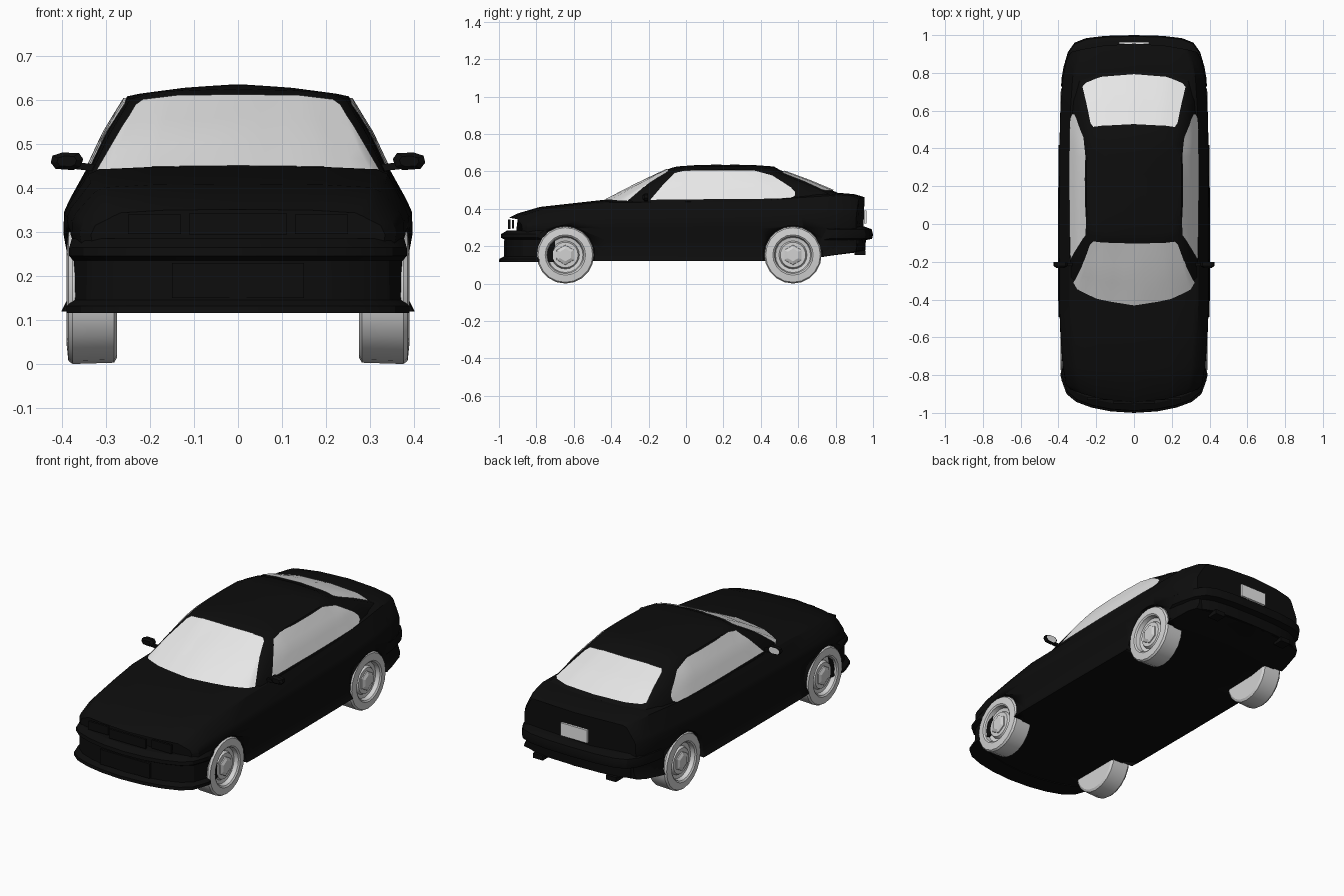
import bpy, bmesh, math
from mathutils import Vector
from mathutils.bvhtree import BVHTree

if "Cube" in bpy.data.objects:
    bpy.data.objects.remove(bpy.data.objects["Cube"])


def material(name, r, g, b):
    m = bpy.data.materials.new(name)
    m.diffuse_color = (r, g, b, 1)
    m.use_nodes = True
    m.node_tree.nodes["Principled BSDF"].inputs["Base Color"].default_value = m.diffuse_color
    return m


BLACK = material("black_paint", 0.004, 0.004, 0.004)
GLASS = material("pale_glass", 0.8, 0.8, 0.8)
WHEEL = material("wheel_grey", 0.65, 0.65, 0.65)


def make(name, verts, faces, mat, angle=30):
    me = bpy.data.meshes.new(name)
    me.from_pydata([tuple(v) for v in verts], [], faces)
    ob = bpy.data.objects.new(name, me)
    bpy.context.collection.objects.link(ob)
    me.materials.append(mat)
    bm = bmesh.new()
    bm.from_mesh(me)
    bmesh.ops.remove_doubles(bm, verts=bm.verts, dist=1e-5)
    bmesh.ops.recalc_face_normals(bm, faces=bm.faces)
    bm.to_mesh(me)
    bm.free()
    bpy.context.view_layer.objects.active = ob
    ob.select_set(True)
    bpy.ops.object.shade_smooth_by_angle(angle=math.radians(angle))
    ob.select_set(False)
    return ob


def loft(name, rings, mat, closed=True, caps=True, angle=30):
    """Skin a list of equally long point rings."""
    n, verts, faces = len(rings[0]), [p for r in rings for p in r], []
    for i in range(len(rings) - 1):
        for j in range(n if closed else n - 1):
            k = (j + 1) % n
            faces.append((i*n + j, i*n + k, (i+1)*n + k, (i+1)*n + j))
    if caps:
        faces += [tuple(range(n)), tuple(range((len(rings)-1)*n, len(rings)*n))]
    return make(name, verts, faces, mat, angle)


def mirrored(half):
    """Close a half ring that starts and ends on x = 0."""
    return half + [Vector((-p[0], p[1], p[2])) for p in half[-2:0:-1]]


def box(name, c, s, mat):
    v = [(c[0]+a*s[0]/2, c[1]+b*s[1]/2, c[2]+d*s[2]/2)
         for a in (-1, 1) for b in (-1, 1) for d in (-1, 1)]
    f = [(0, 1, 3, 2), (4, 6, 7, 5), (0, 4, 5, 1), (2, 3, 7, 6), (0, 2, 6, 4), (1, 5, 7, 3)]
    return make(name, v, f, mat)


# Lower body: y, half width, floor, shoulder, deck height, bow of the section
stations = [
    (-.945, .335, .12, .315, .352, .07), (-.90, .360, .12, .325, .375, .05),
    (-.78, .378, .12, .345, .410, .03), (-.60, .390, .12, .355, .430, .015),
    (-.42, .396, .12, .360, .450, 0), (0, .397, .12, .365, .455, 0),
    (.40, .395, .12, .370, .462, 0), (.62, .390, .125, .380, .478, 0),
    (.78, .378, .150, .385, .488, -.01), (.90, .358, .165, .385, .478, -.03),
    (.955, .335, .172, .380, .462, -.045)]
rings = []
for y, w, zb, zs, zt, bow in stations:
    sec = [(0, zb), (w*.5, zb), (w + .005, zb), (w - .010, zb + .03), (w - .012, .23),
           (w, .295), (w - .001, zs - .02), (w - .010, zs), (w*.86, zt - .018),
           (w*.8, zt - .008), (w*.5, zt - .002), (0, zt)]
    rings.append(mirrored([Vector((x, y + bow*(x/w)**2, z)) for x, z in sec]))
body = loft("body", rings, BLACK)

# Cabin: belt outline rising to the roof outline, then a crowned roof
belt = [(0, -.44, .44), (.18, -.415, .436), (.30, -.365, .428), (.338, -.30, .425),
        (.342, -.10, .43), (.345, .20, .435), (.342, .50, .44), (.325, .68, .455),
        (.29, .77, .475), (.18, .80, .483), (0, .81, .486)]
eave = [(0, -.085, .616), (.15, -.08, .614), (.225, -.065, .608), (.245, -.035, .603),
        (.25, .06, .607), (.252, .20, .609), (.25, .34, .608), (.244, .42, .602),
        (.225, .48, .598), (.14, .50, .603), (0, .505, .606)]
belt, eave = [[Vector(p) for p in r] for r in (belt, eave)]
low = [Vector((p.x*1.005, p.y, p.z - .03)) for p in belt]
mid = [a.lerp(b, .5) + Vector((.004 if a.x > .2 else 0, 0, .004)) for a, b in zip(belt, eave)]
crown = []
for scale, z in ((.88, .626), (.5, .634), (.12, .636)):
    crown.append([Vector((p.x*scale, .21 + (p.y - .21)*scale, z - .012*(p.x/.25)**2*scale))
                  for p in eave])
cabin = loft("cabin", [mirrored(r) for r in [low, belt, mid, eave] + crown], BLACK)

bm = bmesh.new()
bm.from_mesh(cabin.data)
tree = BVHTree.FromBMesh(bm)


def window(name, bottom, top, place, direction, rows=6):
    """Thin pane draped on the cabin between two outline curves."""
    d, grid = Vector(direction), []
    for i in range(rows + 1):
        row = []
        for a, b in zip(bottom, top):
            u, v = (a[k] + (b[k] - a[k])*i/rows for k in (0, 1))
            hit, nrm = tree.ray_cast(place(u, v), d)[:2]
            if nrm.dot(d) > 0:
                nrm = -nrm
            row.append(hit + nrm*.006)
        grid.append(row)
    return loft(name, grid, GLASS, closed=False, caps=False, angle=40)


def spread(points):
    """Add points between the listed ones."""
    out = []
    for a, b in zip(points, points[1:]):
        out += [tuple(a[k] + (b[k] - a[k])*t/3 for k in (0, 1)) for t in range(3)]
    return out + [points[-1]]


def sym(half):
    return spread([(-x, z) for x, z in half[:0:-1]] + half)


window("windscreen", sym([(0, .446), (.19, .444), (.30, .434), (.318, .437)]),
       sym([(0, .608), (.14, .606), (.215, .597), (.232, .585)]),
       lambda u, v: Vector((u, -2, v)), (0, 1, 0))
window("rear_window", sym([(0, .494), (.17, .493), (.255, .492), (.272, .497)]),
       sym([(0, .598), (.13, .596), (.215, .588), (.23, .578)]),
       lambda u, v: Vector((u, 2, v)), (0, -1, 0))
for side, s in (("right", 1), ("left", -1)):
    window(side + "_side_window",
           spread([(-.19, .445), (-.12, .446), (-.05, .447), (.05, .448), (.36, .450),
                   (.48, .452), (.56, .455), (.583, .468)]),
           spread([(-.185, .452), (-.12, .528), (-.06, .588), (0, .602), (.36, .602),
                   (.46, .575), (.56, .512), (.583, .488)]),
           lambda u, v: Vector((s*2, u, v)), (-s, 0, 0))
bm.free()


# Bumpers: one profile swept around a curved plan
def bumper(name, profile, plan, sign):
    path = [(-x, t) for x, t in plan[:0:-1]] + plan
    rows = [[Vector((x*wide, sign*(out - t), z)) for out, z, wide in profile]
            for x, t in path]
    return loft(name, rows, BLACK)


bumper("front_bumper", [(.90, .116, .97), (1.0, .116, 1.02), (.998, .132, 1.02),
                        (.972, .146, .985), (.97, .235, .98), (.99, .246, 1.005),
                        (.988, .265, 1.005), (.955, .285, .99), (.90, .285, .95)],
       [(0, 0), (.12, .008), (.22, .028), (.30, .058), (.35, .10), (.375, .17), (.382, .20)], -1)
bumper("rear_bumper", [(.92, .175, .97), (.958, .175, .99), (.962, .232, .99), (.995, .24, 1.01),
                       (1.0, .262, 1.015), (.993, .29, 1.01), (.955, .305, .98), (.92, .305, .95)],
       [(0, 0), (.15, .004), (.25, .016), (.31, .04), (.345, .09), (.368, .17), (.378, .23)], 1)

# Nose and tail details
box("grille", (0, -.945, .318), (.22, .012, .05), BLACK)
box("lower_intake", (0, -.968, .19), (.30, .012, .08), BLACK)
box("rear_plate", (0, .958, .355), (.16, .012, .07), GLASS)
for side, s in (("right", 1), ("left", -1)):
    box(side + "_headlight", (s*.19, -.925, .318), (.12, .012, .045), BLACK)
    box(side + "_exhaust", (s*.22, .93, .165), (.06, .06, .025), BLACK)

    # Door mirrors: arm, tapered shell and reflecting face
    arm = [[Vector((s*x, -.215 + dy, z + dz)) for dy, dz in
            ((-h, -h), (h, -h), (h, h), (-h, h))]
           for x, z, h in ((.315, .445, .008), (.375, .452, .008))]
    loft(side + "_mirror_arm", arm, BLACK)
    outline = [(.352, .466), (.362, .480), (.40, .481), (.422, .474), (.426, .458),
               (.415, .444), (.375, .441), (.358, .449)]
    shell = [[Vector((s*(.39 + (x - .39)*k), y, .461 + (z - .461)*k)) for x, z in outline]
             for k, y in ((.6, -.232), (1, -.222), (1, -.202))]
    loft(side + "_mirror_shell", shell, BLACK)
    make(side + "_mirror_face", [(s*(.39 + (x - .39)*.85), -.200, .461 + (z - .461)*.85)
                                 for x, z in outline], [tuple(range(8))], GLASS)


# Wheels with shallow arches cut into the body
def turned(name, profile, y, z, s, n, mat):
    rows = [[Vector((s*x, y + r*math.sin(2*math.pi*i/n), z + r*math.cos(2*math.pi*i/n)))
             for i in range(n)] for x, r in profile]
    return loft(name, rows, mat, angle=25)


for end, y in (("front", -.645), ("rear", .572)):
    for side, s in (("right", 1), ("left", -1)):
        label = end + "_" + side
        turned(label + "_wheel",
               [(.275, .138), (.282, .150), (.376, .153), (.386, .146), (.390, .108),
                (.384, .100), (.362, .094), (.358, .075), (.372, .068), (.374, .02)],
               y, .153, s, 20, WHEEL)
        turned(label + "_hub", [(.36, .056), (.378, .052), (.386, .034), (.386, .01)],
               y, .153, s, 6, WHEEL)
        cutter = turned(label + "_arch_cutter", [(.34, .157), (.45, .157)], y, .153, s, 32, BLACK)
        cutter.hide_render = True
        cutter.hide_set(True)
        mod = body.modifiers.new(label + "_arch", "BOOLEAN")
        mod.operation, mod.object, mod.solver = "DIFFERENCE", cutter, "EXACT"
